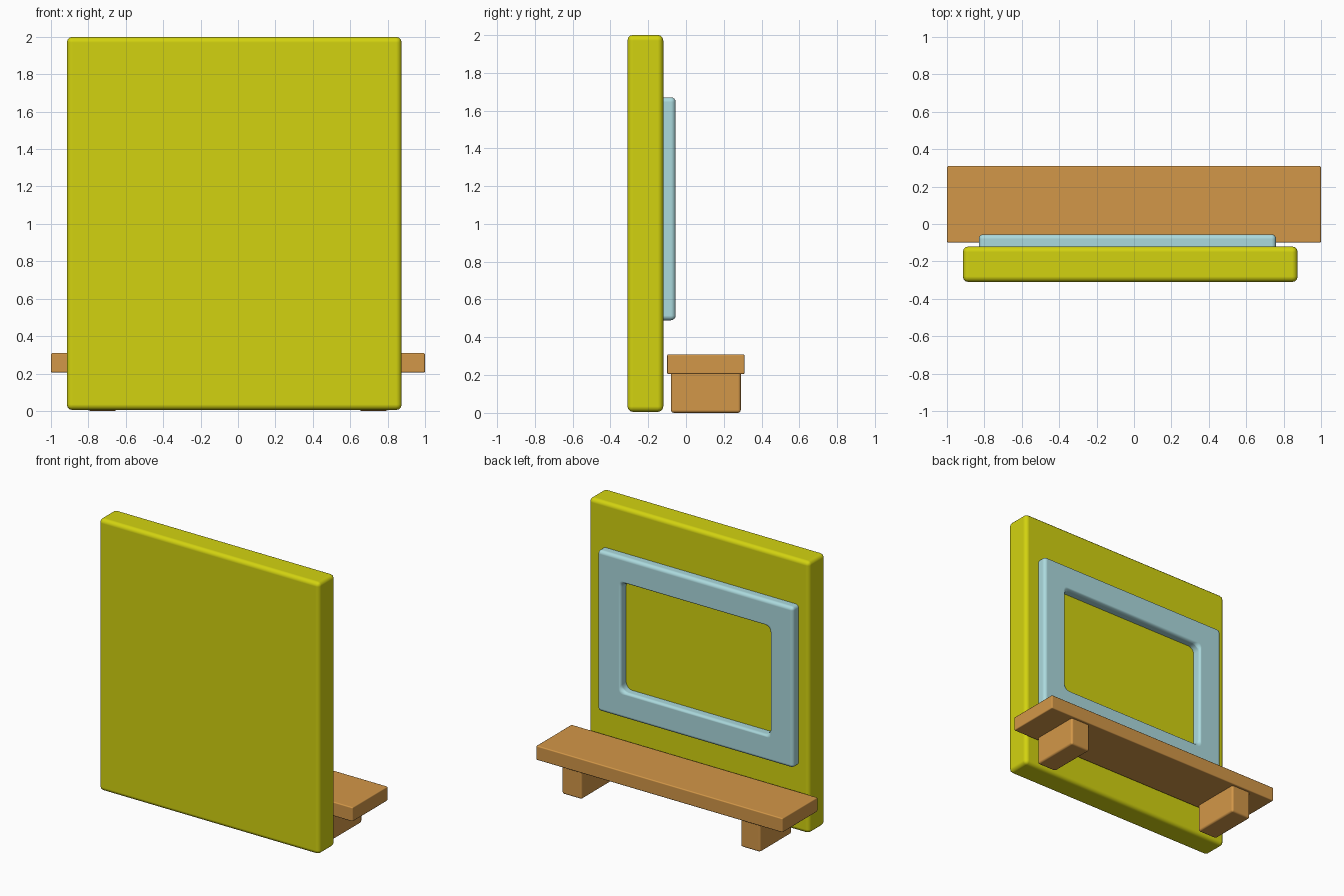
import bpy
import bmesh
from mathutils import Vector

if "Cube" in bpy.data.objects:
    bpy.data.objects.remove(bpy.data.objects["Cube"])


def material(name, rgb):
    mat = bpy.data.materials.new(name)
    mat.use_nodes = True
    colour = (*rgb, 1)
    mat.diffuse_color = colour
    mat.node_tree.nodes["Principled BSDF"].inputs["Base Color"].default_value = colour
    return mat


yellow = material("yellow wall", (0.65, 0.65, 0.005))
blue = material("pale blue frame", (0.41, 0.70, 0.73))
wood = material("bench wood", (0.65, 0.31, 0.065))


def finish(name, bm, mat, bevel, segments):
    """Turn a bmesh into a bevelled, smooth shaded object."""
    bmesh.ops.recalc_face_normals(bm, faces=bm.faces)
    mesh = bpy.data.meshes.new(name)
    bm.to_mesh(mesh)
    bm.free()
    mesh.materials.append(mat)
    obj = bpy.data.objects.new(name, mesh)
    bpy.context.collection.objects.link(obj)
    mod = obj.modifiers.new("soft edges", "BEVEL")
    mod.width = bevel
    mod.segments = segments
    mod.limit_method = "ANGLE"
    mod.harden_normals = True
    bpy.ops.object.select_all(action="DESELECT")
    obj.select_set(True)
    bpy.context.view_layer.objects.active = obj
    bpy.ops.object.shade_smooth()
    return obj


def box(name, low, high, mat, bevel, segments=3):
    low, high = Vector(low), Vector(high)
    bm = bmesh.new()
    bmesh.ops.create_cube(bm, size=1)
    bmesh.ops.scale(bm, vec=high - low, verts=bm.verts)
    bmesh.ops.translate(bm, vec=(low + high) / 2, verts=bm.verts)
    return finish(name, bm, mat, bevel, segments)


def window_frame(name, low, high, border, mat, bevel):
    """A rectangular ring in the xz plane, extruded along y."""
    bm = bmesh.new()
    rings = []
    for y in (low[1], high[1]):
        for inset in (0, border):
            x0, x1 = low[0] + inset, high[0] - inset
            z0, z1 = low[2] + inset, high[2] - inset
            corners = ((x0, z0), (x1, z0), (x1, z1), (x0, z1))
            rings.append([bm.verts.new((x, y, z)) for x, z in corners])
    outer_front, inner_front, outer_back, inner_back = rings
    loops = (outer_front, inner_front, inner_back, outer_back)
    for k in range(4):
        a, b = loops[k], loops[(k + 1) % 4]
        for i in range(4):
            j = (i + 1) % 4
            bm.faces.new((a[i], a[j], b[j], b[i]))
    # Round the inner corners of the opening
    inner = set(inner_front + inner_back)
    corner_edges = [e for e in bm.edges if set(e.verts) <= inner
                    and abs(e.verts[0].co.y - e.verts[1].co.y) > 0.01]
    bmesh.ops.bevel(bm, geom=corner_edges, offset=0.05, segments=4,
                    profile=0.5, affect="EDGES")
    return finish(name, bm, mat, bevel, 4)


# Wall panel
box("wall", (-0.915, -0.31, 0.005), (0.875, -0.12, 2.0), yellow, 0.03)

# Raised frame on the back of the wall
window_frame("window_frame", (-0.83, -0.15, 0.49), (0.76, -0.055, 1.67),
             0.19, blue, 0.025)

# Bench: plank and two legs
box("bench_seat", (-1, -0.1, 0.205), (1, 0.31, 0.31), wood, 0.008, 2)
for side, x in (("left", 0.725), ("right", -0.725)):
    box(side + "_bench_leg", (x - 0.08, -0.08, 0), (x + 0.08, 0.29, 0.22),
        wood, 0.015, 2)
